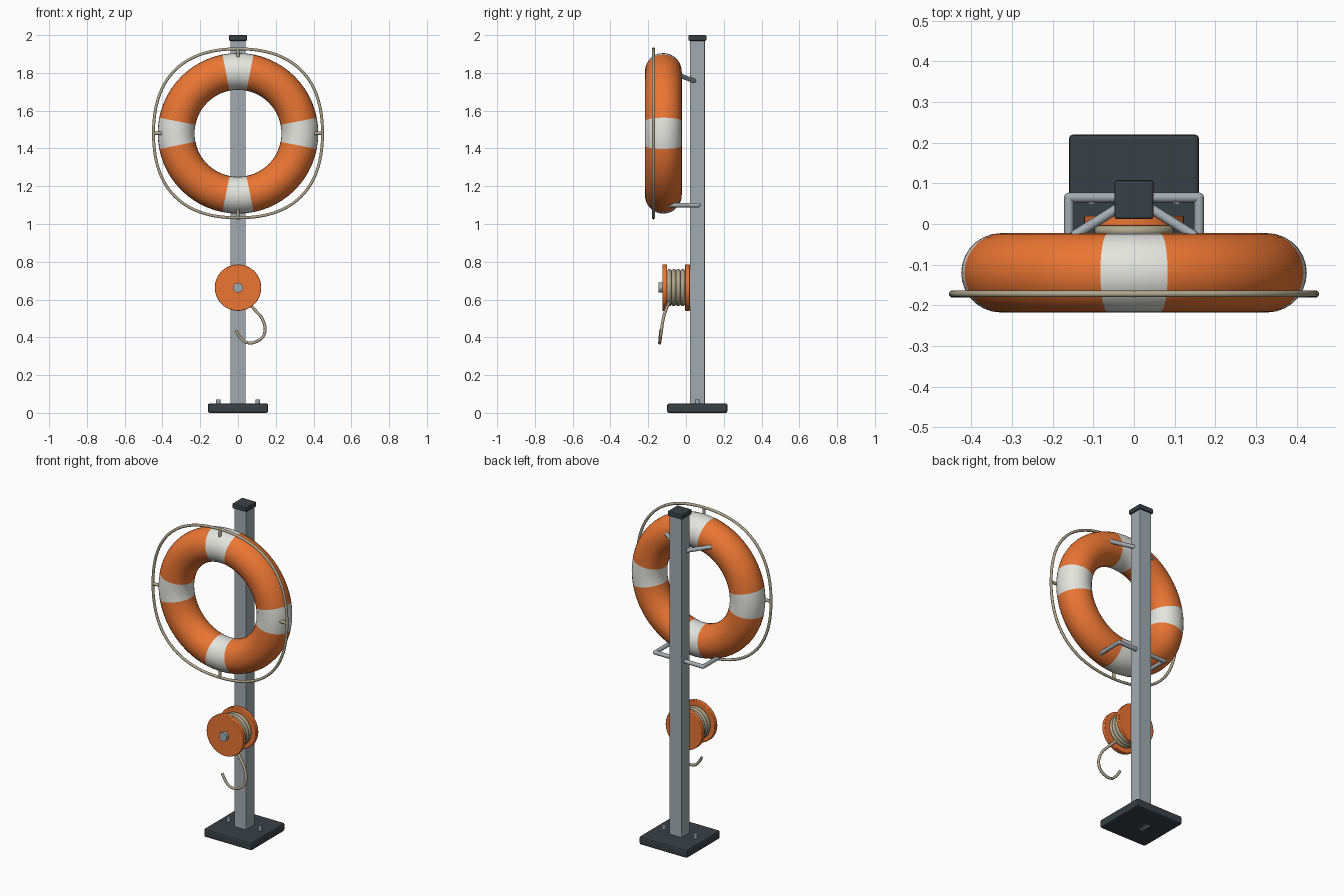
import bpy, math
from mathutils import Vector

if "Cube" in bpy.data.objects:
    bpy.data.objects.remove(bpy.data.objects["Cube"])


def mat(name, rgb):
    m = bpy.data.materials.new(name)
    m.diffuse_color = (*rgb, 1)
    m.use_nodes = True
    m.node_tree.nodes["Principled BSDF"].inputs["Base Color"].default_value = m.diffuse_color
    return m


ORANGE = mat("orange", (0.83, 0.18, 0.033))
WHITE = mat("white", (0.78, 0.78, 0.74))
ROPE = mat("rope", (0.43, 0.38, 0.26))
DARK = mat("dark", (0.04, 0.052, 0.06))
STEEL = mat("steel", (0.36, 0.41, 0.44))


def finish(name, m, smooth=True):
    o = bpy.context.object
    o.name = name
    o.data.materials.append(m)
    if smooth:
        bpy.ops.object.shade_smooth_by_angle(angle=math.radians(35))
    return o


def box(name, loc, size, m, bevel=0.0):
    bpy.ops.mesh.primitive_cube_add(size=1, location=loc)
    bpy.context.object.scale = size
    bpy.ops.object.transform_apply(location=False, rotation=False, scale=True)
    o = finish(name, m, False)
    if bevel:
        b = o.modifiers.new("bevel", 'BEVEL')
        b.width, b.segments = bevel, 2
    return o


def rod(name, a, b, r, m, verts=24, bevel=0.0):
    a, b = Vector(a), Vector(b)
    d = b - a
    bpy.ops.mesh.primitive_cylinder_add(
        vertices=verts, radius=r, depth=d.length, location=(a + b) / 2,
        rotation=d.to_track_quat('Z', 'Y').to_euler())
    o = finish(name, m)
    if bevel:
        bv = o.modifiers.new("bevel", 'BEVEL')
        bv.width, bv.segments = bevel, 2
    return o


def torus(name, loc, R, r, m, seg, sides):
    bpy.ops.mesh.primitive_torus_add(
        location=loc, rotation=(math.pi / 2, 0, 0), major_radius=R,
        minor_radius=r, major_segments=seg, minor_segments=sides)
    o = finish(name, m, False)
    bpy.ops.object.shade_smooth()
    return o


def tube(name, pts, r, m, cyclic=False, kind='NURBS'):
    c = bpy.data.curves.new(name, 'CURVE')
    c.dimensions = '3D'
    c.bevel_depth, c.bevel_resolution, c.use_fill_caps = r, 3, True
    s = c.splines.new('BEZIER' if kind == 'BEZIER' else 'POLY')
    if kind == 'BEZIER':
        s.bezier_points.add(len(pts) - 1)
        for p, co in zip(s.bezier_points, pts):
            p.co = co
            p.handle_left_type = p.handle_right_type = 'AUTO'
        s.resolution_u = 8
    else:
        s.points.add(len(pts) - 1)
        for p, co in zip(s.points, pts):
            p.co = (*co, 1)
    s.use_cyclic_u = cyclic
    s.use_smooth = kind == 'BEZIER'
    c.materials.append(m)
    o = bpy.data.objects.new(name, c)
    bpy.context.collection.objects.link(o)
    return o


# Base plate, post, cap, bolts
PY = 0.06
box("base_plate", (0, PY, 0.025), (0.32, 0.32, 0.05), DARK, 0.01)
box("post", (0, PY, 0.99), (0.08, 0.08, 1.98), STEEL, 0.003)
box("post_cap", (0, PY, 1.985), (0.096, 0.096, 0.03), DARK, 0.006)
for s in (-1, 1):
    rod("base_bolt", (s * 0.105, PY, 0.04), (s * 0.105, PY, 0.07), 0.012, STEEL, 12)

# Life ring with four white bands
CY, CZ = -0.12, 1.48
ring = torus("life_ring", (0, CY, CZ), 0.3275, 0.0975, ORANGE, 64, 28)
ring.data.materials.append(WHITE)
for f in ring.data.polygons:
    a = math.degrees(math.atan2(f.center.y, f.center.x)) % 90
    f.material_index = 1 if min(a, 90 - a) < 11.25 else 0

# Grab line bulging between four clips
RY = -0.172
line = []
for i in range(96):
    t = i * math.tau / 96
    r = 0.46 - 0.0125 * math.cos(4 * t)
    line.append((r * math.cos(t), RY, CZ + r * math.sin(t)))
g = tube("grab_line", line, 0.008, ROPE, True, 'POLY')
g.data.splines[0].use_smooth = True
for i in range(4):
    c, s = math.cos(i * math.pi / 2), math.sin(i * math.pi / 2)
    rod("grab_line_clip", (0.395 * c, RY, CZ + 0.395 * s),
        (0.45 * c, RY, CZ + 0.45 * s), 0.009, ROPE, 12)

# Ring brackets: upper hooks and lower cradle
for s in (-1, 1):
    rod("upper_hook", (s * 0.03, 0.045, 1.757), (s * 0.15, -0.03, 1.785), 0.012, STEEL, 16)
    rod("cradle_arm", (s * 0.16, 0.065, 1.10), (s * 0.16, -0.10, 1.10), 0.012, STEEL, 16)
    bpy.ops.mesh.primitive_uv_sphere_add(segments=16, ring_count=8, radius=0.012,
                                         location=(s * 0.16, 0.065, 1.10))
    finish("cradle_elbow", STEEL)
rod("cradle_bar", (-0.16, 0.065, 1.10), (0.16, 0.065, 1.10), 0.012, STEEL, 16)

# Line reel
RZ = 0.663
rod("reel_back_flange", (0, 0.02, RZ), (0, -0.005, RZ), 0.123, ORANGE, 48, 0.003)
rod("reel_front_flange", (0, -0.10, RZ), (0, -0.125, RZ), 0.123, ORANGE, 48, 0.003)
rod("reel_drum", (0, 0.0, RZ), (0, -0.105, RZ), 0.085, ORANGE, 32)
rod("reel_axle", (0, 0.03, RZ), (0, -0.145, RZ), 0.026, STEEL, 20)
for i in range(4):
    torus("rope_coil", (0, -0.017 - i * 0.0237, RZ), 0.086, 0.0125, ROPE, 40, 10)

# Loose rope end
tube("rope_tail", [(0.05, -0.088, 0.588), (0.085, -0.105, 0.55), (0.132, -0.122, 0.49),
                   (0.14, -0.132, 0.42), (0.106, -0.138, 0.382), (0.045, -0.139, 0.373),
                   (0.012, -0.137, 0.40), (-0.012, -0.134, 0.437)],
     0.008, ROPE, kind='BEZIER')
